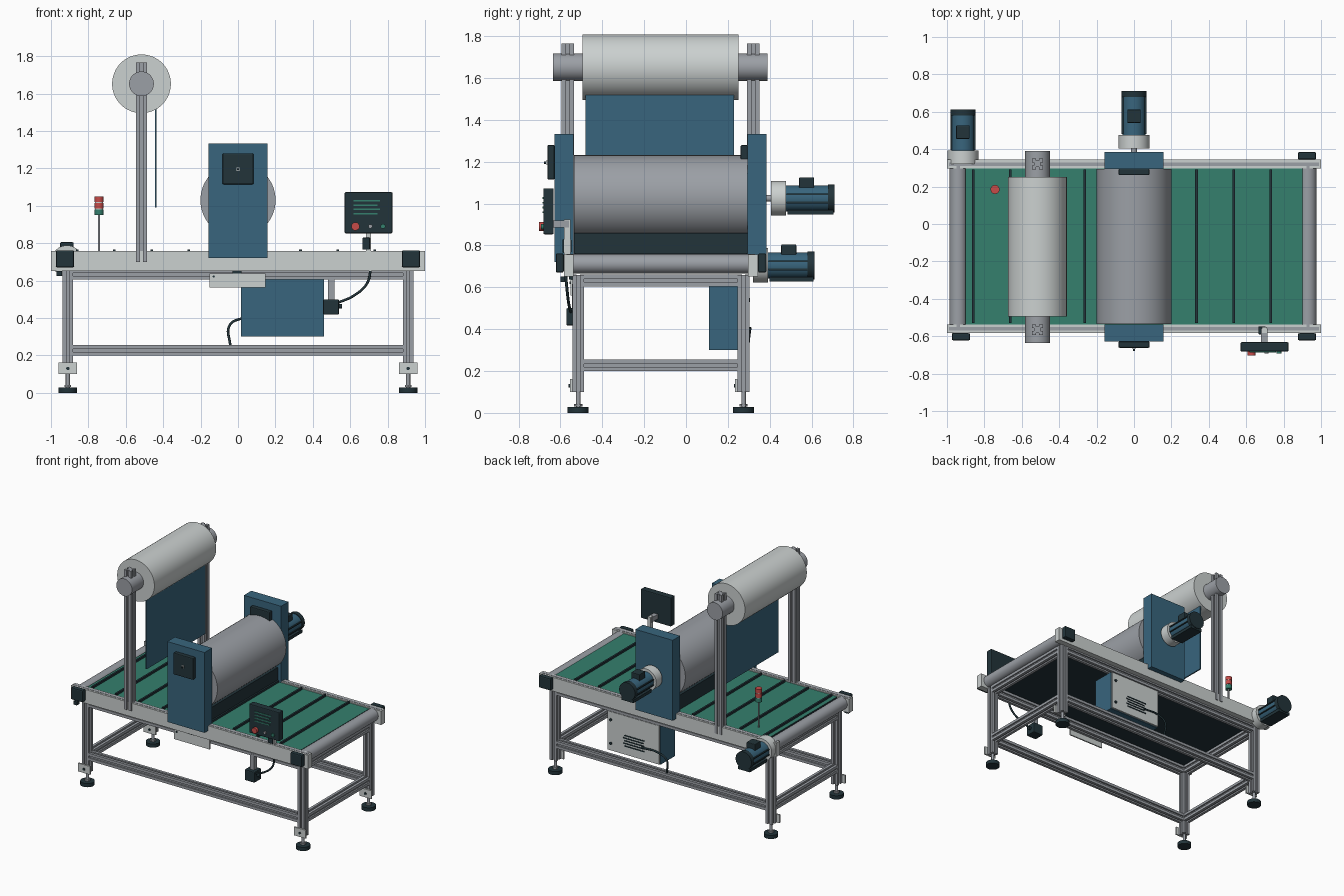
import bpy, bmesh, math
from mathutils import Matrix, Vector

old = bpy.data.objects.get("Cube")
if old:
    bpy.data.objects.remove(old, do_unlink=True)


def material(name, rgb):
    m = bpy.data.materials.new(name)
    m.use_nodes = True
    m.diffuse_color = (*rgb, 1)
    m.node_tree.nodes["Principled BSDF"].inputs["Base Color"].default_value = (*rgb, 1)
    return m


BLUE = material("blue paint", (0.04, 0.13, 0.205))
DARK = material("dark plastic", (0.016, 0.034, 0.042))
STEEL = material("steel grey", (0.33, 0.35, 0.38))
LIGHT = material("light grey", (0.60, 0.635, 0.63))
GREEN = material("belt green", (0.035, 0.215, 0.155))
RED = material("signal red", (0.57, 0.07, 0.065))


def finish(name, bm, mat, smooth=False):
    bmesh.ops.recalc_face_normals(bm, faces=bm.faces)
    mesh = bpy.data.meshes.new(name)
    bm.to_mesh(mesh)
    bm.free()
    mesh.materials.append(mat)
    ob = bpy.data.objects.new(name, mesh)
    bpy.context.collection.objects.link(ob)
    if smooth:
        bpy.ops.object.select_all(action='DESELECT')
        ob.select_set(True)
        bpy.context.view_layer.objects.active = ob
        bpy.ops.object.shade_smooth_by_angle(angle=math.radians(35))
    return ob


def box(name, mat, xs, ys, zs, bevel=0):
    bm = bmesh.new()
    bmesh.ops.create_cube(bm, size=1)
    for v in bm.verts:
        v.co = [(r[0] + r[1]) / 2 + c * (r[1] - r[0]) for c, r in zip(v.co, (xs, ys, zs))]
    if bevel:
        bmesh.ops.bevel(bm, geom=bm.edges[:], offset=bevel, segments=2,
                        affect='EDGES', profile=0.5)
    return finish(name, bm, mat)


def place(axis, t, u, v):
    return {"x": (t, u, v), "y": (u, t, v), "z": (u, v, t)}[axis]


def cyl(name, mat, axis, u, v, r, span, sides=48):
    """Cylinder along an axis; u, v are the other two coordinates in order."""
    bm = bmesh.new()
    rot = {"x": Matrix.Rotation(math.pi / 2, 4, 'Y'),
           "y": Matrix.Rotation(math.pi / 2, 4, 'X'), "z": Matrix()}[axis]
    mid = Vector(place(axis, sum(span) / 2, u, v))
    bmesh.ops.create_cone(bm, cap_ends=True, segments=sides, radius1=r, radius2=r,
                          depth=span[1] - span[0], matrix=Matrix.Translation(mid) @ rot)
    return finish(name, bm, mat, True)


def bar(name, axis, u, v, span, h=0.028):
    """Slotted square extrusion."""
    g, d = h * 0.27, h * 0.4
    pts = []
    for a in range(4):
        c, s = (1, 0, -1, 0)[a], (0, 1, 0, -1)[a]
        for p, q in ((h, -h), (h, -g), (h - d, -g), (h - d, g), (h, g)):
            pts.append((p * c - q * s, p * s + q * c))
    bm = bmesh.new()
    ends = [[bm.verts.new(place(axis, t, u + p, v + q)) for p, q in pts] for t in span]
    for ring in ends:
        bm.faces.new(ring)
    for i in range(len(pts)):
        j = (i + 1) % len(pts)
        bm.faces.new((ends[0][i], ends[0][j], ends[1][j], ends[1][i]))
    return finish(name, bm, STEEL)


def cable(name, pts, r=0.007):
    cu = bpy.data.curves.new(name, 'CURVE')
    cu.dimensions = '3D'
    cu.bevel_depth = r
    cu.bevel_resolution = 3
    cu.use_fill_caps = True
    sp = cu.splines.new('BEZIER')
    sp.bezier_points.add(len(pts) - 1)
    for b, p in zip(sp.bezier_points, pts):
        b.co = p
        b.handle_left_type = b.handle_right_type = 'AUTO'
    cu.materials.append(DARK)
    bpy.context.collection.objects.link(bpy.data.objects.new(name, cu))


FRONT, BACK = -0.515, 0.275   # leg rows
LEG = 0.91

# Underframe: legs, levelling feet, stretchers
for sx, xn in ((-1, "right"), (1, "left")):
    for y, yn in ((FRONT, "front"), (BACK, "back")):
        tag = f"{yn}_{xn}"
        x = sx * LEG
        bar(f"leg_{tag}", "z", x, y, (0.1, 0.66))
        box(f"foot_bracket_{tag}", LIGHT, (x - 0.05, x + 0.05), (y - 0.04, y - 0.028), (0.1, 0.163))
        cyl(f"bracket_bolt_{tag}", DARK, "y", x, 0.13, 0.009, (y - 0.046, y - 0.04), 12)
        cyl(f"foot_stem_{tag}", STEEL, "z", x, y, 0.011, (0.02, 0.11), 16)
        cyl(f"foot_nut_{tag}", STEEL, "z", x, y, 0.02, (0.03, 0.042), 6)
        cyl(f"foot_pad_{tag}", DARK, "z", x, y, 0.05, (0, 0.028), 32)
    for z, zn in ((0.227, "lower"), (0.633, "upper")):
        bar(f"end_stretcher_{zn}_{xn}", "y", sx * LEG, z, (FRONT + 0.028, BACK - 0.028))
for y, yn in ((FRONT, "front"), (BACK, "back")):
    for z, zn in ((0.227, "lower"), (0.633, "upper")):
        bar(f"long_stretcher_{zn}_{yn}", "x", y, z, (-LEG + 0.028, LEG - 0.028))

# Conveyor: rails, rollers, belt and slats
box("rail_front", LIGHT, (-1, 1), (-0.584, -0.537), (0.652, 0.757))
box("rail_back", LIGHT, (-1, 1), (0.297, 0.344), (0.652, 0.757))
for y, yn in ((-0.56, "front"), (0.32, "back")):
    box(f"rail_slot_{yn}", STEEL, (-0.99, 0.99), (y - 0.01, y + 0.01), (0.752, 0.759))
for x, xn in ((-0.94, "right"), (0.93, "left")):
    cyl(f"end_roller_{xn}", STEEL, "y", x, 0.712, 0.046, (-0.55, 0.318))
belt = box("belt", GREEN, (-0.9, 0.9), (-0.537, 0.297), (0.675, 0.75))
belt.data.materials.append(DARK)
for f in belt.data.polygons:
    f.material_index = 0 if f.normal.z > 0.5 else 1
for i in range(9):
    x = -0.86 + i * 0.199
    box(f"belt_slat_{i + 1}", DARK, (x - 0.007, x + 0.007), (-0.53, 0.292), (0.745, 0.765))
for name, x, ys in (("front_right", -0.925, (-0.622, -0.584)),
                    ("front_left", 0.925, (-0.622, -0.584)),
                    ("back_left", 0.925, (0.344, 0.384))):
    box(f"bearing_{name}", DARK, (x - 0.049, x + 0.049), ys, (0.67, 0.762), 0.008)
box("rail_sensor", DARK, (-0.97, -0.94), (-0.6, -0.57), (0.625, 0.652))

# Unwind stand with roll and hanging sheet
for y, yn in ((-0.565, "front"), (0.321, "back")):
    bar(f"roll_post_{yn}", "z", -0.516, y, (0.7, 1.765), 0.029)
cyl("roll_shaft", STEEL, "y", -0.516, 1.652, 0.066, (-0.635, 0.39))
cyl("film_roll", LIGHT, "y", -0.516, 1.652, 0.157, (-0.495, 0.25), 64)
box("film_sheet", BLUE, (-0.445, -0.435), (-0.48, 0.23), (0.99, 1.54))

# Press drum between side housings
cyl("press_drum", STEEL, "y", 0, 1.03, 0.201, (-0.535, 0.295), 64)
box("press_bed", DARK, (-0.13, 0.13), (-0.535, 0.295), (0.74, 0.86))
for ys, yn in (((-0.628, -0.537), "front"), ((0.295, 0.385), "back")):
    box(f"housing_{yn}", BLUE, (-0.157, 0.157), ys, (0.72, 1.333))
    box(f"housing_cover_{yn}", DARK, (-0.083, 0.083), (ys[0] - 0.034, ys[0]), (1.115, 1.28), 0.006)
box("cover_mark", LIGHT, (-0.009, 0.009), (-0.668, -0.661), (1.187, 1.205))
cyl("cover_pin", DARK, "y", 0, 1.195, 0.006, (-0.678, -0.66), 12)
box("drip_plate", LIGHT, (-0.152, 0.147), (-0.553, -0.543), (0.562, 0.637))
cyl("drip_bolt", DARK, "y", -0.13, 0.622, 0.006, (-0.557, -0.55), 12)
box("plate_clip", DARK, (-0.03, 0.02), (-0.56, -0.54), (0.637, 0.652))


# Gear motors
def motor(tag, x, z, y0, y1):
    cyl(f"{tag}_flange", LIGHT, "y", x, z, 0.083, (y0, y0 + 0.072))
    cyl(f"{tag}_body", BLUE, "y", x, z, 0.062, (y0 + 0.07, y1 - 0.03))
    cyl(f"{tag}_fan_cover", DARK, "y", x, z, 0.067, (y1 - 0.032, y1))
    b = y0 + 0.135
    box(f"{tag}_terminal_box", DARK, (x - 0.036, x + 0.036), (b, b + 0.072), (z + 0.05, z + 0.1), 0.005)
    box(f"{tag}_foot", DARK, (x - 0.05, x + 0.05), (y0 + 0.08, y1 - 0.005), (z - 0.078, z - 0.055))
    for s in (-1, 1):
        for dz in (-0.02, 0.02):
            box(f"{tag}_fin", DARK, (x + s * 0.062 - 0.005, x + s * 0.062 + 0.005),
                (y0 + 0.075, y1 - 0.03), (z + dz - 0.004, z + dz + 0.004))


motor("drum_motor", 0, 1.025, 0.405, 0.71)
cyl("drum_motor_shaft", STEEL, "y", 0, 1.025, 0.016, (0.38, 0.41), 24)
motor("belt_motor", -0.915, 0.705, 0.32, 0.613)

# Signal tower
tx, ty = -0.743, 0.185
cyl("signal_pole", STEEL, "z", tx, ty, 0.006, (0.75, 0.95), 16)
for i, (mat, n) in enumerate(((GREEN, "green"), (RED, "middle_red"), (RED, "top_red"))):
    z = 0.95 + i * 0.035
    cyl(f"signal_{n}", mat, "z", tx, ty, 0.024, (z, z + 0.03), 24)
    if i < 2:
        cyl("signal_spacer", LIGHT, "z", tx, ty, 0.021, (z + 0.029, z + 0.036), 24)

# Control panel on its stand
box("control_panel", DARK, (0.57, 0.826), (-0.682, -0.632), (0.853, 1.073), 0.006)
for i in range(4):
    z = 1.027 - i * 0.023
    box(f"screen_line_{i + 1}", GREEN, (0.618, 0.758 - 0.012 * (i % 2)), (-0.686, -0.68), (z - 0.004, z + 0.004))
cyl("stop_button", RED, "y", 0.628, 0.89, 0.022, (-0.702, -0.68), 24)
cyl("dark_button", STEEL, "y", 0.708, 0.89, 0.011, (-0.692, -0.68), 20)
cyl("green_button", GREEN, "y", 0.775, 0.89, 0.013, (-0.692, -0.68), 20)
box("panel_post", LIGHT, (0.685, 0.71), (-0.582, -0.552), (0.755, 0.925))
box("panel_arm", STEEL, (0.68, 0.715), (-0.634, -0.56), (0.885, 0.92))
box("panel_clamp", DARK, (0.665, 0.705), (-0.59, -0.548), (0.765, 0.83), 0.005)

# Foot of the panel cable: switch box on a drop bracket
box("switch_box", DARK, (0.455, 0.54), (-0.572, -0.49), (0.418, 0.5), 0.006)
box("switch_bracket", STEEL, (0.482, 0.516), (-0.545, -0.51), (0.49, 0.615))
cyl("switch_knob", DARK, "x", -0.53, 0.462, 0.012, (0.54, 0.556), 16)
cable("panel_cable", [(0.53, -0.55, 0.48), (0.62, -0.56, 0.52), (0.69, -0.568, 0.585), (0.71, -0.575, 0.66)])

# Electrical cabinet with vented back door
box("cabinet", BLUE, (0.015, 0.46), (0.11, 0.285), (0.3, 0.605))
box("cabinet_door", LIGHT, (0.02, 0.455), (0.285, 0.298), (0.305, 0.6))
for i in range(5):
    x = 0.14 + 0.012 * (i % 2)
    z = 0.37 + i * 0.02
    box(f"door_vent_{i + 1}", DARK, (x, x + 0.17), (0.296, 0.302), (z - 0.004, z + 0.004))
for z in (0.36, 0.54):
    cyl("door_lock", DARK, "y", 0.425, z, 0.01, (0.296, 0.306), 16)
cable("cabinet_cable", [(0.16, 0.305, 0.4), (0.02, 0.305, 0.397), (-0.045, 0.3, 0.36), (-0.042, 0.29, 0.255)])
